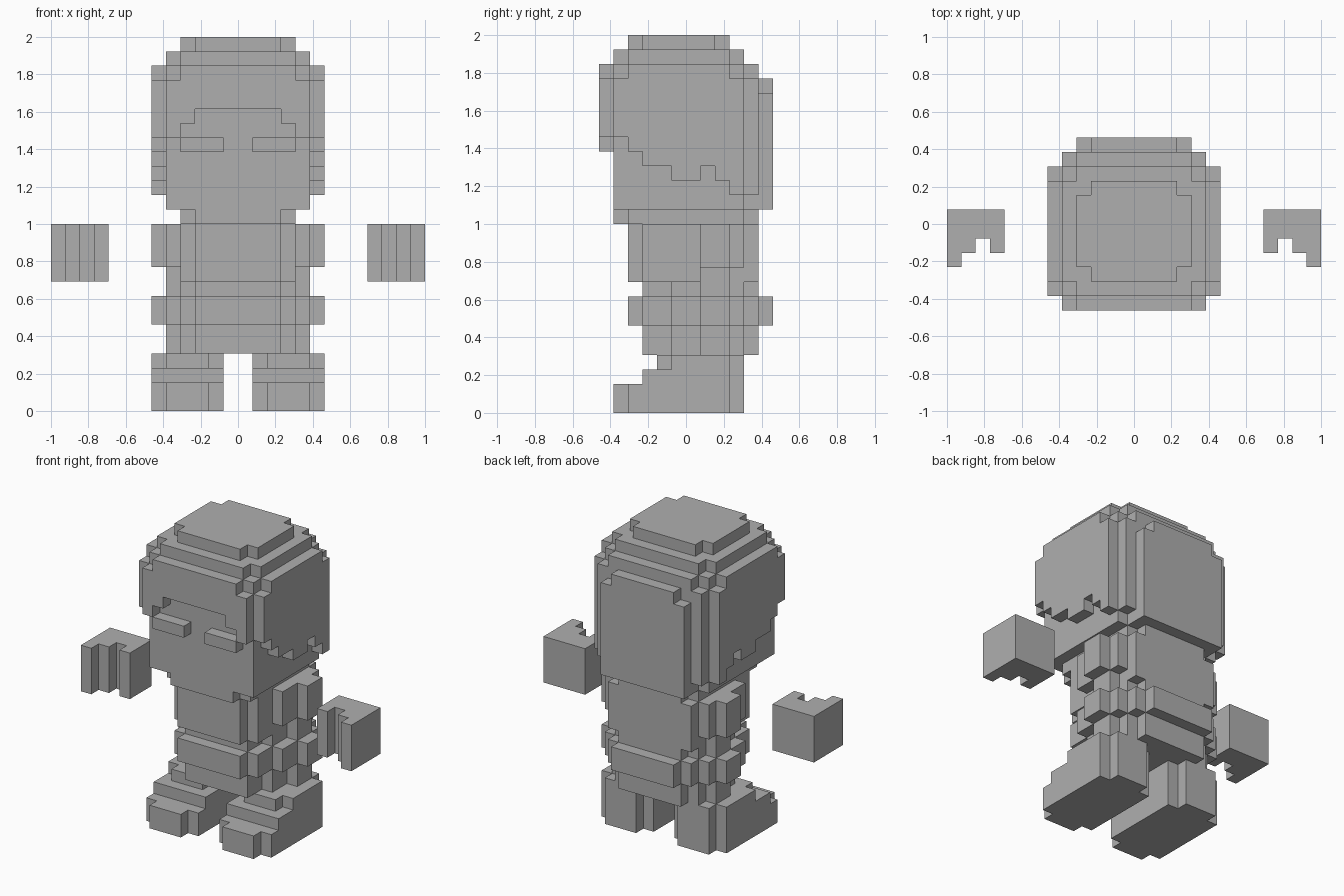
import bpy, bmesh

if "Cube" in bpy.data.objects:
    bpy.data.objects.remove(bpy.data.objects["Cube"])

U = 1 / 13  # size of one block

grey = bpy.data.materials.new("grey")
grey.diffuse_color = (0.43, 0.43, 0.43, 1)
grey.use_nodes = True
grey.node_tree.nodes["Principled BSDF"].inputs["Base Color"].default_value = grey.diffuse_color


def box(x0, x1, y0, y1, z0, z1):
    return {(x, y, z) for x in range(x0, x1) for y in range(y0, y1) for z in range(z0, z1)}


def tiers(z0, z1, steps):
    """Stepped round footprint: (half width, front, back) per step."""
    cells = set()
    for w, y0, y1 in steps:
        cells |= box(0, w, y0, y1, z0, z1)
    return cells


def part(name, cells, mirror=True):
    """Skin a set of unit blocks with outer faces only, then merge flat areas."""
    if mirror:
        cells = cells | {(-1 - x, y, z) for x, y, z in cells}
    bm = bmesh.new()
    verts = {}

    def vert(p):
        if p not in verts:
            verts[p] = bm.verts.new([c * U for c in p])
        return verts[p]

    for c in sorted(cells):
        for axis in range(3):
            for side in (0, 1):
                n = list(c)
                n[axis] += 2 * side - 1
                if tuple(n) in cells:
                    continue
                quad = []
                for a, b in ((0, 0), (1, 0), (1, 1), (0, 1)):
                    p = list(c)
                    p[axis] += side
                    p[(axis + 1) % 3] += a
                    p[(axis + 2) % 3] += b
                    quad.append(vert(tuple(p)))
                bm.faces.new(quad if side else quad[::-1])
    bmesh.ops.dissolve_limit(bm, angle_limit=0.01, verts=bm.verts[:], edges=bm.edges[:])
    mesh = bpy.data.meshes.new(name)
    bm.to_mesh(mesh)
    bm.free()
    mesh.materials.append(grey)
    ob = bpy.data.objects.new(name, mesh)
    bpy.context.collection.objects.link(ob)
    return ob


# Head with narrower chin
head = tiers(14, 23, [(5, -5, 4), (4, -5, 5)])
head |= tiers(13, 14, [(4, -4, 4), (3, -5, 5)])

# Hair: stepped crown, fringe, ragged sides, back
hair = tiers(25, 26, [(4, -3, 2), (3, -4, 3)])
hair |= tiers(24, 25, [(5, -4, 3), (4, -5, 4)])
hair |= tiers(23, 24, [(6, -4, 3), (5, -5, 4), (4, -6, 5)])
hair |= box(0, 5, -6, -5, 19, 23)
hair -= box(0, 4, -6, -5, 19, 20) | box(0, 3, -6, -5, 20, 21)
for y0, y1, z in [(-5, -4, 19), (-4, -3, 18), (-3, -1, 17), (-1, 1, 16),
                  (1, 2, 17), (2, 3, 16), (3, 4, 15)]:
    hair |= box(5, 6, y0, y1, z, 23)
hair |= box(0, 5, 4, 5, 15, 23)
hair |= box(0, 4, 5, 6, 14, 22) | box(0, 3, 5, 6, 22, 23)
part("head", head - hair)
part("hair", hair)

# Eyes
part("eyes", box(1, 4, -6, -5, 18, 19))

# Torso with shoulders, waist, belt and hips
torso = tiers(9, 13, [(4, -3, 5), (3, -4, 5)])
torso |= tiers(10, 13, [(6, 1, 3), (5, -1, 4)])
waist = [(5, 1, 3), (4, -1, 4), (3, -3, 5)]
torso |= tiers(8, 10, waist)
part("torso", torso)
part("belt", tiers(6, 8, [(6, 1, 3), (5, -1, 4), (4, -3, 5), (3, -4, 6)]))
part("hips", tiers(4, 6, waist))

# Floating hands with finger steps, and stepped boots
hand = box(9, 13, -1, 1, 9, 13)
for x, y in ((9, -2), (11, -2), (12, -3)):
    hand |= box(x, x + 1, y, -1, 9, 13)
boot = box(1, 6, -4, 3, 0, 2) | box(2, 5, -5, 4, 0, 2)
boot |= box(1, 6, -3, 3, 2, 3) | box(2, 5, 3, 4, 2, 4)
boot |= box(1, 6, -1, 3, 3, 4) | box(2, 5, -2, 3, 3, 4)
for label, cells in (("hand", hand), ("boot", boot)):
    part("right_" + label, cells, False)
    part("left_" + label, {(-1 - x, y, z) for x, y, z in cells}, False)
